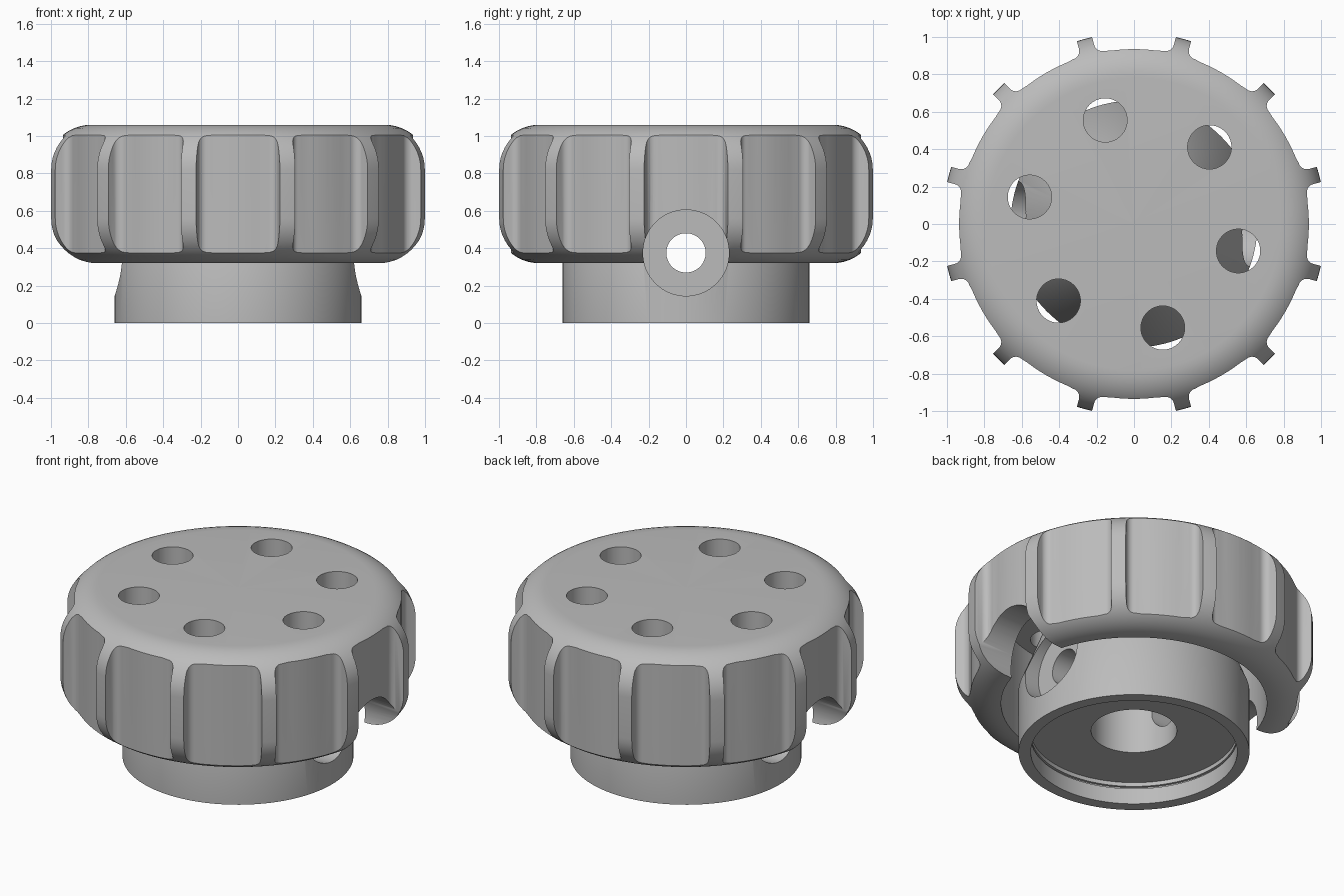
import bpy, bmesh, math
from math import sin, cos, pi, radians
from mathutils import Matrix, Vector

cube = bpy.data.objects.get("Cube")
if cube:
    bpy.data.objects.remove(cube, do_unlink=True)

grey = bpy.data.materials.new("plain grey")
grey.use_nodes = True
colour = (0.5, 0.5, 0.5, 1)
grey.diffuse_color = colour
grey.node_tree.nodes["Principled BSDF"].inputs["Base Color"].default_value = colour


def add_object(name, bm):
    bmesh.ops.recalc_face_normals(bm, faces=bm.faces)
    mesh = bpy.data.meshes.new(name)
    bm.to_mesh(mesh)
    bm.free()
    mesh.materials.append(grey)
    obj = bpy.data.objects.new(name, mesh)
    bpy.context.collection.objects.link(obj)
    return obj


def lathe(name, profile, steps):
    bm = bmesh.new()
    verts = [bm.verts.new((r, 0, z)) for r, z in profile]
    edges = [bm.edges.new(pair) for pair in zip(verts, verts[1:])]
    bmesh.ops.spin(bm, geom=verts + edges, cent=(0, 0, 0), axis=(0, 0, 1),
                   angle=2 * pi, steps=steps, use_merge=True)
    bmesh.ops.remove_doubles(bm, verts=bm.verts, dist=0.0001)
    return add_object(name, bm)


def cylinder(name, radius, start, end, segments=64):
    start, end = Vector(start), Vector(end)
    axis = end - start
    place = Matrix.Translation((start + end) / 2) @ axis.to_track_quat("Z", "Y").to_matrix().to_4x4()
    bm = bmesh.new()
    bmesh.ops.create_cone(bm, cap_ends=True, segments=segments, radius1=radius,
                          radius2=radius, depth=axis.length, matrix=place)
    return add_object(name, bm)


def combine(target, tool, operation):
    mod = target.modifiers.new(tool.name, "BOOLEAN")
    mod.object, mod.operation, mod.solver = tool, operation, "EXACT"
    bpy.context.view_layer.objects.active = target
    bpy.ops.object.modifier_apply(modifier=mod.name)
    bpy.data.objects.remove(tool, do_unlink=True)


# Knob body: hollow cap with rounded shoulders around a tapered hub
rounding, shoulder = 0.24, 0.784
lower = [(shoulder + rounding * sin(a), 0.56 - rounding * cos(a))
         for a in (i * pi / 24 for i in range(13))]
upper = [(r, 1.38 - z) for r, z in reversed(lower)]
bore = [(0, 0.8), (0.245, 0.8), (0.245, 0.14), (0.59, 0.14)]
groove = [(0.59, 0.115), (0.605, 0.115), (0.605, 0.1), (0.59, 0.1)]
hub = [(0.59, 0), (0.66, 0), (0.66, 0.4), (0.45, 0.93)]
skirt = [(0.76, 0.93), (0.76, 0.32)]
knob = lathe("knob", bore + groove + hub + skirt + lower + upper + [(0, 1.06)], 120)

# Grip outline: twelve ribs with filleted roots between shallow panels
half, root, fillet = 0.042, 0.935, 0.045
side = [(1.12, half)] + [(root + fillet * (1 - sin(a)), half + fillet * (1 - cos(a)))
                         for a in (i * pi / 12 for i in range(7))]
outline = []
for k in range(12):
    turn = Matrix.Rotation(radians(15 + 30 * k), 3, "Z")
    for x, y in [(x, -y) for x, y in reversed(side)] + side:
        outline.append(turn @ Vector((x, y, -0.1)))
    for i in range(7):
        a = radians(15 + 30 * k + 7.5 + 2.5 * i)
        outline.append(Vector((root * cos(a), root * sin(a), -0.1)))
bm = bmesh.new()
base = bm.faces.new([bm.verts.new(p) for p in outline])
sides = bmesh.ops.extrude_face_region(bm, geom=[base], use_keep_orig=True)["geom"]
bmesh.ops.translate(bm, vec=(0, 0, 1.3),
                    verts=[v for v in sides if isinstance(v, bmesh.types.BMVert)])
combine(knob, add_object("grip", bm), "INTERSECT")

# Six holes through the top
for k in range(6):
    a = radians(45.5 + 60 * k)
    x, y = 0.576 * cos(a), 0.576 * sin(a)
    combine(knob, cylinder("top_hole", 0.117, (x, y, 0.91), (x, y, 1.2)), "DIFFERENCE")

# Cross pin hole with a wide counterbore on both sides
for s in (-1, 1):
    combine(knob, cylinder("counterbore", 0.23, (s * 0.52, 0, 0.375), (s * 1.2, 0, 0.375)), "DIFFERENCE")
combine(knob, cylinder("pin_hole", 0.105, (-1.2, 0, 0.375), (1.2, 0, 0.375)), "DIFFERENCE")

bpy.ops.object.select_all(action="DESELECT")
knob.select_set(True)
bpy.context.view_layer.objects.active = knob
bpy.ops.object.shade_smooth_by_angle(angle=radians(30))
